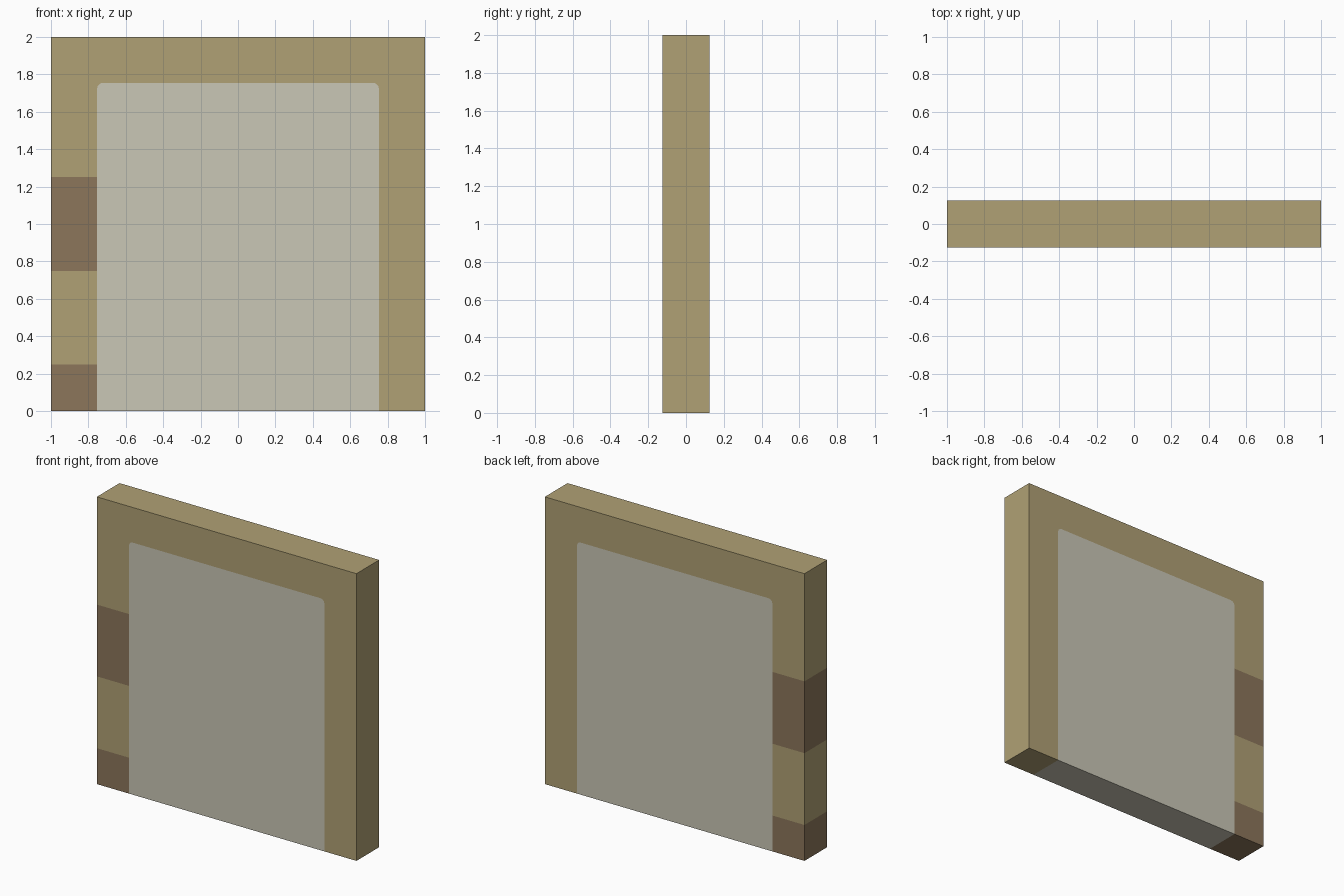
import bpy, bmesh, math

if "Cube" in bpy.data.objects:
    bpy.data.objects.remove(bpy.data.objects["Cube"])

# Dimensions
W, H, D = 1.0, 2.0, 0.125          # half width, height, half depth
X, ZT, R = 0.753, 1.755, 0.03      # opening half width, top and corner radius
BANDS = [(0.0, 0.25), (0.75, 1.25)]  # hinge blocks on the left edge


def srgb(r, g, b):
    lin = [(c / 255 / 12.92) if c < 10 else ((c / 255 + 0.055) / 1.055) ** 2.4 for c in (r, g, b)]
    return (*lin, 1.0)


def material(name, rgb):
    m = bpy.data.materials.new(name)
    m.diffuse_color = srgb(*rgb)
    m.use_nodes = True
    m.node_tree.nodes["Principled BSDF"].inputs["Base Color"].default_value = m.diffuse_color
    return m


mats = [material("tan_frame", (176, 161, 117)),
        material("pale_pane", (202, 199, 182)),
        material("brown_hinge", (140, 118, 91))]
TAN, PALE, BROWN = range(3)


def arc(cx, a0):
    return [(cx + R * math.cos(math.radians(a0 + t)), ZT - R + R * math.sin(math.radians(a0 + t)))
            for t in (0, 30, 60, 90)]


# Outline of the opening: up the right side, over the rounded top, to the left
arch = [(X, 0)] + arc(X - R, 0) + arc(-X + R, 90)
levels = [1.25, 0.75, 0.25, 0.0]

bm = bmesh.new()
cache = {}


def vert(x, z):
    key = (round(x, 4), round(z, 4))
    if key not in cache:
        cache[key] = bm.verts.new((x, -D, z))
    return cache[key]


def face(pts, mat):
    f = bm.faces.new([vert(*p) for p in pts])
    f.material_index = mat
    return f


# Front face: pane, frame arch and left post bands
face(arch + [(-X, z) for z in levels], PALE)
face([(W, 0), (W, H), (-W, H), (-W, 1.25), (-X, 1.25)] + arch[::-1], TAN)
for hi, lo, mat in ((1.25, 0.75, BROWN), (0.75, 0.25, TAN), (0.25, 0.0, BROWN)):
    face([(-W, lo), (-X, lo), (-X, hi), (-W, hi)], mat)

# Depth: a closed shell with flush pane and hinges
front = bm.faces[:]
ext = bmesh.ops.extrude_face_region(bm, geom=front, use_keep_orig=True)
new_verts = [g for g in ext["geom"] if isinstance(g, bmesh.types.BMVert)]
bmesh.ops.translate(bm, verts=new_verts, vec=(0, 2 * D, 0))
bmesh.ops.recalc_face_normals(bm, faces=bm.faces[:])

# Colour the rim faces by position
for f in bm.faces:
    f.normal_update()
    if abs(f.normal.y) > 0.5:
        continue
    c = f.calc_center_median()
    if c.x < -X and any(lo - 0.001 <= c.z <= hi for lo, hi in BANDS):
        f.material_index = BROWN
    elif c.z < 0.001 and abs(c.x) < X:
        f.material_index = PALE
    else:
        f.material_index = TAN

mesh = bpy.data.meshes.new("framed_panel")
bm.to_mesh(mesh)
bm.free()
for m in mats:
    mesh.materials.append(m)
bpy.context.collection.objects.link(bpy.data.objects.new("framed_panel", mesh))
